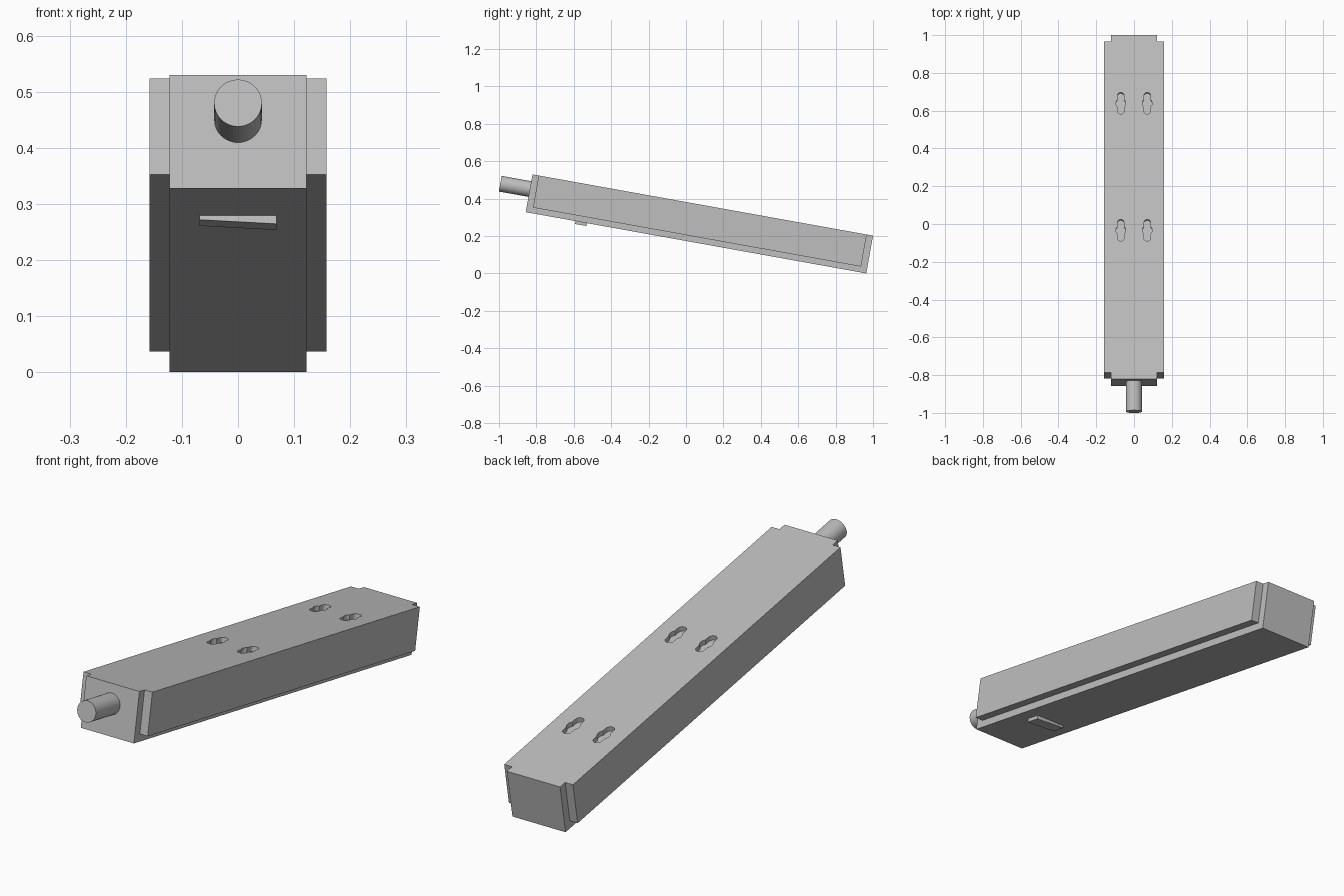
import bpy, bmesh, math
from mathutils import Matrix, Vector

cube = bpy.data.objects.get("Cube")
if cube:
    bpy.data.objects.remove(cube, do_unlink=True)

# Local frame: origin at the lower front edge, y along the housing, z across it
LENGTH, HEIGHT, HALF_W = 1.85, 0.205, 0.122
RIM, WING = 0.034, 0.036
TILT = Matrix.Translation((0, -0.857, 0.328)) @ Matrix.Rotation(math.radians(-10.2), 4, 'X')

grey = bpy.data.materials.new("light_grey")
grey.use_nodes = True
colour = (0.52, 0.52, 0.52, 1)
grey.diffuse_color = colour
grey.node_tree.nodes["Principled BSDF"].inputs["Base Color"].default_value = colour


def finish(bm, name):
    """Turn a bmesh into a tilted grey object."""
    bmesh.ops.recalc_face_normals(bm, faces=bm.faces)
    mesh = bpy.data.meshes.new(name)
    bm.to_mesh(mesh)
    bm.free()
    mesh.materials.append(grey)
    obj = bpy.data.objects.new(name, mesh)
    bpy.context.collection.objects.link(obj)
    obj.matrix_world = TILT
    return obj


def add_box(bm, low, high):
    low, high = Vector(low), Vector(high)
    place = Matrix.Translation((low + high) / 2) @ Matrix.Diagonal((*(high - low), 1))
    return bmesh.ops.create_cube(bm, size=1, matrix=place)["verts"]


def keyhole_outline(slot=0.018, bulge=0.026, reach=0.04, steps=10):
    """Slot with rounded ends and a round bulge in the middle."""
    a = math.acos(slot / bulge)
    half = [(slot * math.cos(t), reach + slot * math.sin(t))
            for t in (math.pi * i / steps for i in range(steps + 1))]
    half += [(bulge * math.cos(t), bulge * math.sin(t))
             for t in (math.pi - a + 2 * a * i / steps for i in range(steps + 1))]
    return half + [(-x, -y) for x, y in half]


# Housing: split the box, then pull the inner side panels outwards
bm = bmesh.new()
add_box(bm, (-HALF_W, 0, 0), (HALF_W, LENGTH, HEIGHT))
for point, normal in (((0, RIM, 0), (0, 1, 0)),
                      ((0, LENGTH - RIM, 0), (0, 1, 0)),
                      ((0, 0, RIM - 0.003), (0, 0, 1))):
    bmesh.ops.bisect_plane(bm, geom=bm.verts[:] + bm.edges[:] + bm.faces[:],
                           plane_co=point, plane_no=normal)
bmesh.ops.recalc_face_normals(bm, faces=bm.faces)
panels = []
for f in bm.faces:
    c = f.calc_center_median()
    if abs(f.normal.x) > 0.9 and RIM < c.y < LENGTH - RIM and c.z > RIM:
        panels.append(f)
for f in bmesh.ops.extrude_discrete_faces(bm, faces=panels)["faces"]:
    shift = math.copysign(WING, f.calc_center_median().x)
    bmesh.ops.translate(bm, verts=f.verts[:], vec=(shift, 0, 0))
bmesh.ops.dissolve_limit(bm, angle_limit=0.01, verts=bm.verts[:], edges=bm.edges[:])
housing = finish(bm, "housing")

# Keyhole mounting recesses, cut into the top
bm = bmesh.new()
for x in (-0.07, 0.07):
    for y in (0.80, 1.483):
        face = bm.faces.new([bm.verts.new((x + px, y + py, HEIGHT - 0.02))
                             for px, py in keyhole_outline()])
        top = bmesh.ops.extrude_face_region(bm, geom=[face])["geom"]
        bmesh.ops.translate(bm, vec=(0, 0, 0.05),
                            verts=[v for v in top if isinstance(v, bmesh.types.BMVert)])
cutter = finish(bm, "keyhole_cutter")
cutter.hide_render = True
cut = housing.modifiers.new("keyholes", 'BOOLEAN')
cut.operation, cut.solver, cut.object = 'DIFFERENCE', 'EXACT', cutter
bpy.context.view_layer.update()
carved = bpy.data.meshes.new_from_object(
    housing.evaluated_get(bpy.context.evaluated_depsgraph_get()))
housing.modifiers.clear()
housing.data = carved
bpy.data.objects.remove(cutter, do_unlink=True)

# Round cable stub on the front end
bm = bmesh.new()
bmesh.ops.create_cone(bm, cap_ends=True, segments=48, radius1=0.0425, radius2=0.0425, depth=0.171,
                      matrix=Matrix.Translation((0, -0.0755, 0.1255))
                      @ Matrix.Rotation(math.pi / 2, 4, 'X'))
stub = finish(bm, "cable_stub")
bpy.ops.object.select_all(action='DESELECT')
stub.select_set(True)
bpy.context.view_layer.objects.active = stub
bpy.ops.object.shade_smooth_by_angle()

# Rocker switch under the housing, slanting from side to side
bm = bmesh.new()
for v in add_box(bm, (-0.069, 0.271, -0.008), (0.069, 0.333, 0.005)):
    if v.co.z < 0 and v.co.x > 0:
        v.co.z = -0.0155
finish(bm, "rocker_switch")
